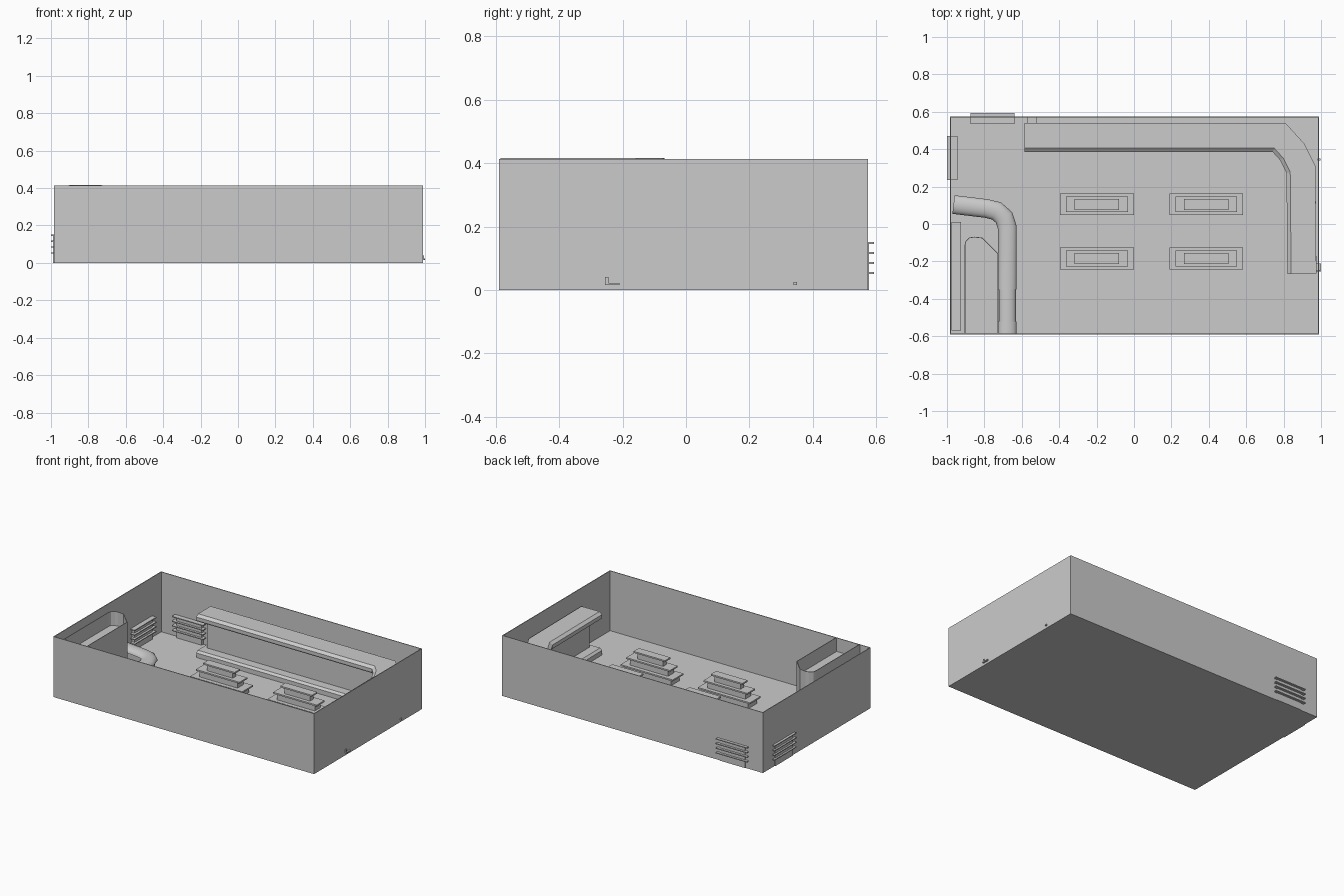
import bpy, bmesh, math
from mathutils import Vector

if "Cube" in bpy.data.objects:
    bpy.data.objects.remove(bpy.data.objects["Cube"])


def finish(name, bm, smooth=False):
    bmesh.ops.recalc_face_normals(bm, faces=bm.faces)
    me = bpy.data.meshes.new(name)
    bm.to_mesh(me)
    bm.free()
    ob = bpy.data.objects.new(name, me)
    bpy.context.collection.objects.link(ob)
    if smooth:
        bpy.ops.object.select_all(action='DESELECT')
        ob.select_set(True)
        bpy.context.view_layer.objects.active = ob
        bpy.ops.object.shade_smooth_by_angle(angle=math.radians(40))
    return ob


def add_box(bm, x0, x1, y0, y1, z0, z1):
    vs = bmesh.ops.create_cube(bm, size=1)["verts"]
    for v in vs:
        v.co = Vector(((x0 + x1) / 2 + v.co.x * (x1 - x0),
                       (y0 + y1) / 2 + v.co.y * (y1 - y0),
                       (z0 + z1) / 2 + v.co.z * (z1 - z0)))


def boxes(name, *dims):
    bm = bmesh.new()
    for d in dims:
        add_box(bm, *d)
    return finish(name, bm)


def sweep(name, path, profile, smooth=False):
    """Closed (offset to the right, height) profile swept along a flat path."""
    pts = [Vector(p) for p in path]
    dirs = [(b - a).normalized() for a, b in zip(pts, pts[1:])]
    bm = bmesh.new()
    rings = []
    for i, p in enumerate(pts):
        a, b = dirs[max(i - 1, 0)], dirs[min(i, len(dirs) - 1)]
        na, nb = Vector((a.y, -a.x)), Vector((b.y, -b.x))
        m = (na + nb) / (1 + na.dot(nb))
        rings.append([bm.verts.new((p.x + m.x * o, p.y + m.y * o, z)) for o, z in profile])
    n = len(profile)
    for r, s in zip(rings, rings[1:]):
        for j in range(n):
            k = (j + 1) % n
            bm.faces.new((r[j], r[k], s[k], s[j]))
    bm.faces.new(rings[0])
    bm.faces.new(rings[-1])
    return finish(name, bm, smooth)


# Room shell: floor and four thin walls
X0, X1, Y0, Y1, H, T = -0.983, 0.988, -0.59, 0.574, 0.413, 0.005
boxes("floor", (X0, X1, Y0, Y1, 0, 0.004))
boxes("walls", (X0, X1, Y0, Y0 + T, 0, H), (X0, X1, Y1 - T, Y1, 0, H),
      (X0, X0 + T, Y0 + T, Y1 - T, 0, H), (X1 - T, X1, Y0 + T, Y1 - T, 0, H))

# Four stepped display islands: plinth and overhanging tray for each tier
for i, cx in enumerate((-0.198, 0.386)):
    for j, cy in enumerate((0.105, -0.184)):
        parts = []
        for w, d, z0, z1 in ((0.197, 0.058, 0.0, 0.055),
                             (0.165, 0.042, 0.055, 0.105),
                             (0.119, 0.029, 0.105, 0.155)):
            e = 0.022
            parts.append((cx - w + e, cx + w - e, cy - d + e / 2, cy + d - e / 2, z0, z1 - 0.01))
            parts.append((cx - w, cx + w, cy - d, cy + d, z1 - 0.01, z1))
        boxes(f"display_island_{i}{j}", *parts)

# Wall racks that pass through the corner walls
SHELVES = (0.053, 0.085, 0.116, 0.148)
boxes("back_rack", (-0.85, -0.66, 0.55, 0.578, 0, 0.148),
      *[(-0.875, -0.64, 0.535, 0.593, z - 0.003, z + 0.003) for z in SHELVES])
boxes("side_rack", (-0.988, -0.96, 0.255, 0.45, 0, 0.148),
      *[(-1.0, -0.945, 0.235, 0.47, z - 0.003, z + 0.003) for z in SHELVES])

# Long L-shaped cabinet: base, recessed body and canopy
bend = [(0.81, 0.54), (0.91, 0.43), (0.97, 0.31)]
ends = [(-0.585, 0.54)], [(0.975, -0.265)]
path = ends[0] + bend + ends[1]
sweep("cabinet_base", path, [(0, 0), (0.155, 0), (0.155, 0.035), (0.14, 0.048), (0, 0.048)])
sweep("cabinet_body", [(-0.555, 0.54)] + bend + [(0.975, -0.235)],
      [(0, 0.048), (0.08, 0.048), (0.08, 0.25), (0, 0.25)])
sweep("cabinet_canopy", path,
      [(0, 0.25), (0.15, 0.25), (0.155, 0.26), (0.155, 0.28), (0.135, 0.295), (0, 0.295)])

# Curved serving counter with a rounded top
dome = [(0.05 * math.cos(a), 0.09 + 0.03 * math.sin(a))
        for a in [math.pi * k / 10 for k in range(11)]]
counter_path = [(-0.965, 0.104), (-0.79, 0.083), (-0.735, 0.07), (-0.695, 0.035),
                (-0.677, -0.02), (-0.677, -0.35)]
sweep("counter_top", counter_path, dome, True)
sweep("counter_body", counter_path, [(-0.035, 0), (0.035, 0), (0.035, 0.09), (-0.035, 0.09)])
# Lift-up flap and the short end piece by the front wall
sweep("counter_flap", [(-0.677, -0.35), (-0.677, -0.52)],
      [(o * 0.92, z - 0.003) for o, z in dome], True)
sweep("counter_end", [(-0.677, -0.52), (-0.677, Y0 + T)],
      dome + [(-0.05, 0), (0.05, 0)], True)

# Tall partition enclosure with rounded end and a sunken lid
outline = [(-0.905, Y0 + T), (-0.905, -0.11), (-0.9, -0.09), (-0.88, -0.072), (-0.855, -0.068),
           (-0.81, -0.073), (-0.725, -0.158), (-0.725, Y0 + T)]
sweep("partition", outline, [(0, 0), (0.004, 0), (0.004, 0.416), (0, 0.416)])
bm = bmesh.new()
bm.faces.new([bm.verts.new((x, y, 0.32)) for x, y in outline])
finish("partition_lid", bm)

# Low shelving along the left wall behind the counter
boxes("left_shelf", (-0.975, -0.96, -0.57, 0.01, 0, 0.2),
      *[(-0.975, -0.925, -0.57, 0.01, z, z + 0.008) for z in (0.04, 0.09, 0.14, 0.192)])

# Small wall fittings
boxes("right_wall_fitting", (0.975, 0.999, -0.255, -0.21, 0.015, 0.022),
      (0.975, 0.995, -0.255, -0.245, 0.015, 0.04))
boxes("right_wall_knob", (0.98, 0.996, 0.34, 0.35, 0.015, 0.025))
boxes("back_wall_fitting", (-0.57, -0.52, 0.54, 0.574, 0.01, 0.04))
